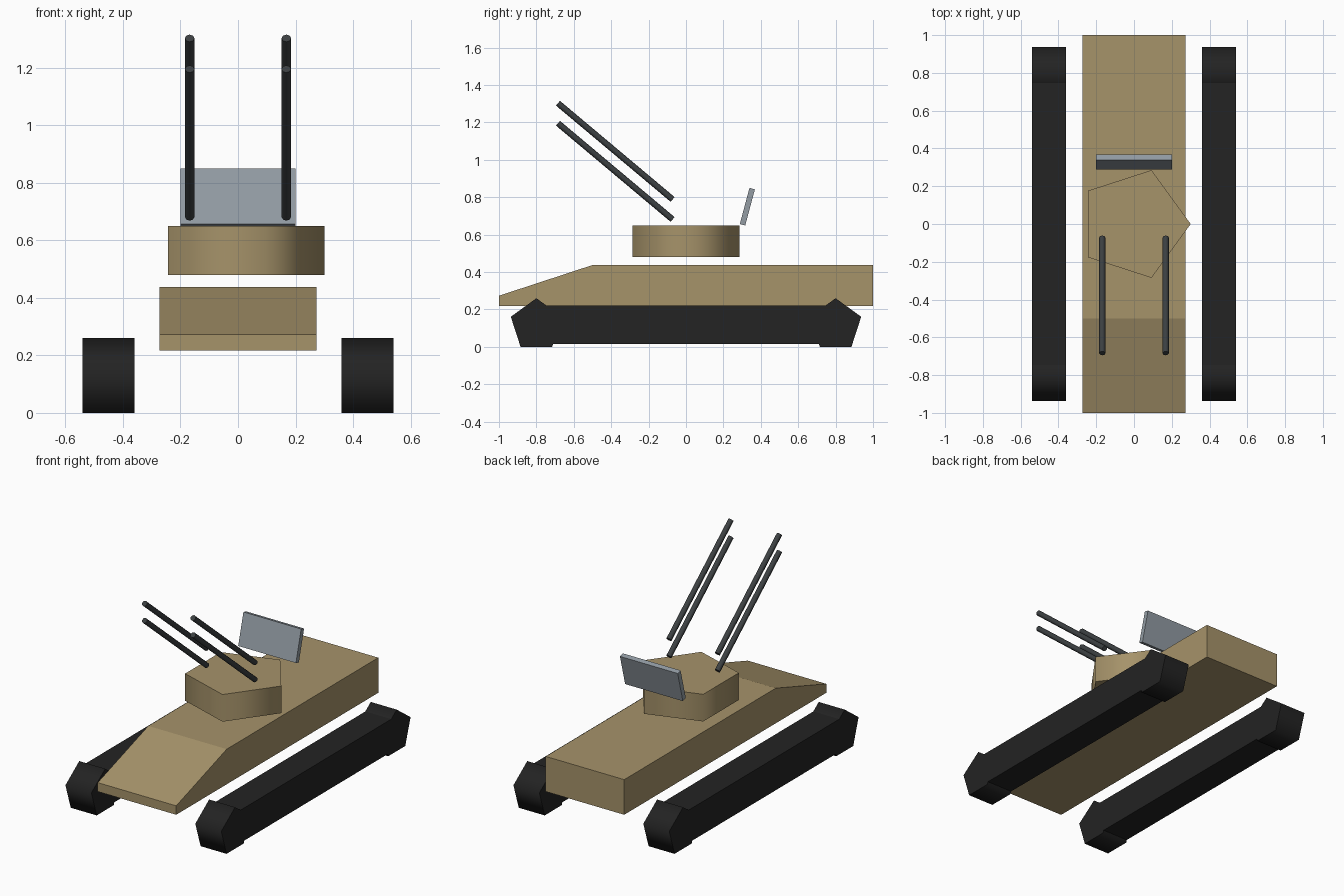
import bpy, bmesh, math
from mathutils import Matrix, Vector

cube = bpy.data.objects.get("Cube")
if cube:
    bpy.data.objects.remove(cube, do_unlink=True)


def material(name, rgb):
    """Flat colour from 0-255 display values, stored as linear."""
    lin = [((c / 255 + 0.055) / 1.055) ** 2.4 for c in rgb] + [1.0]
    m = bpy.data.materials.new(name)
    m.use_nodes = True
    m.diffuse_color = lin
    m.node_tree.nodes["Principled BSDF"].inputs["Base Color"].default_value = lin
    return m


TAN = material("desert_tan", (166, 147, 106))
BLACK = material("track_black", (35, 35, 35))
STEEL = material("gun_steel", (60, 64, 66))
GREY = material("panel_grey", (147, 156, 164))


def finish(name, bm, mat, smooth=False):
    bmesh.ops.recalc_face_normals(bm, faces=bm.faces)
    mesh = bpy.data.meshes.new(name)
    bm.to_mesh(mesh)
    bm.free()
    mesh.materials.append(mat)
    ob = bpy.data.objects.new(name, mesh)
    bpy.context.collection.objects.link(ob)
    if smooth:
        # keeps cap rims sharp while the sides blend
        bpy.ops.object.select_all(action='DESELECT')
        ob.select_set(True)
        bpy.context.view_layer.objects.active = ob
        bpy.ops.object.shade_smooth_by_angle(angle=math.radians(80))
    return ob


def box(name, centre, size, mat, tilt=0):
    bm = bmesh.new()
    m = (Matrix.Translation(centre) @ Matrix.Rotation(tilt, 4, 'X')
         @ Matrix.Diagonal((*size, 1)))
    bmesh.ops.create_cube(bm, size=1, matrix=m)
    return finish(name, bm, mat)


def prism(name, centre, sides, radius, depth, mat, axis, first):
    """Regular prism along an axis, with one corner pointing along 'first'."""
    w = Vector(axis).normalized()
    u = Vector(first).normalized()
    v = w.cross(u)
    bm = bmesh.new()
    ring = []
    for i in range(sides):
        a = math.tau * i / sides
        p = Vector(centre) + radius * (u * math.cos(a) + v * math.sin(a))
        ring.append(bm.verts.new(p - w * depth / 2))
    face = bm.faces.new(ring)
    ext = bmesh.ops.extrude_face_region(bm, geom=[face])["geom"]
    bmesh.ops.translate(bm, vec=w * depth,
                        verts=[g for g in ext if isinstance(g, bmesh.types.BMVert)])
    return finish(name, bm, mat, smooth=True)


# Hull: side profile with a sloped nose, extruded across
bm = bmesh.new()
profile = [(-1, 0.217), (1, 0.217), (1, 0.437), (-0.5, 0.437), (-1, 0.273)]
side = bm.faces.new([bm.verts.new((-0.272, y, z)) for y, z in profile])
ext = bmesh.ops.extrude_face_region(bm, geom=[side])["geom"]
bmesh.ops.translate(bm, vec=(0.544, 0, 0),
                    verts=[g for g in ext if isinstance(g, bmesh.types.BMVert)])
finish("hull", bm, TAN)

# Five-sided turret
prism("turret", (0, 0, 0.564), 5, 0.3, 0.17, TAN, (0, 0, 1), (1, 0, 0))

# Radar panel leaning backwards
box("radar_panel", (0, 0.328, 0.749), (0.4, 0.03, 0.2), GREY, math.radians(-15))

# Tracks and paired guns on each side
pitch = math.radians(40)
aim = (0, -math.cos(pitch), math.sin(pitch))
up = (0, math.sin(pitch), math.cos(pitch))
for label, s in (("left", 1), ("right", -1)):
    box(f"{label}_track", (s * 0.45, 0, 0.118), (0.18, 1.6, 0.205), BLACK)
    for end, y in (("front", -0.8), ("rear", 0.8)):
        prism(f"{label}_{end}_wheel", (s * 0.45, y, 0.116), 5, 0.1437, 0.18,
              BLACK, (1, 0, 0), (0, 0, 1))
    for level, z in (("upper", 1.045), ("lower", 0.938)):
        prism(f"{label}_{level}_barrel", (s * 0.168, -0.378, z), 8, 0.0165, 0.8,
              STEEL, aim, up)
